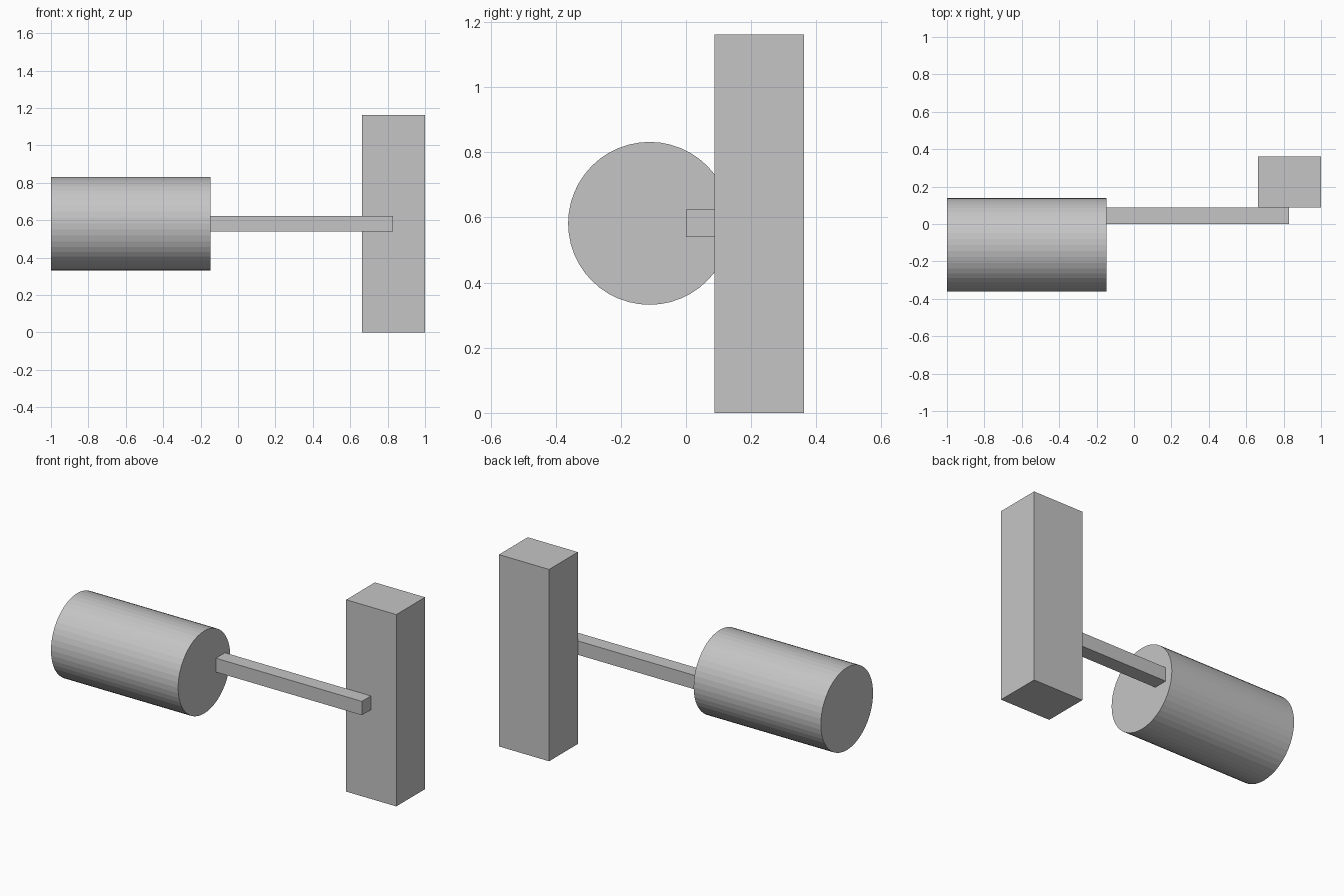
import bpy
import math

cube = bpy.data.objects.get("Cube")
if cube:
    bpy.data.objects.remove(cube, do_unlink=True)

# Single plain grey
grey = bpy.data.materials.new("light_grey")
grey.use_nodes = True
colour = (0.56, 0.56, 0.56, 1)
grey.diffuse_color = colour
grey.node_tree.nodes["Principled BSDF"].inputs["Base Color"].default_value = colour


def finish(name):
    obj = bpy.context.object
    obj.name = name
    obj.data.materials.append(grey)
    return obj


def block(name, low, high):
    """Box spanning two opposite corners."""
    centre = [(a + b) / 2 for a, b in zip(low, high)]
    bpy.ops.mesh.primitive_cube_add(size=1, location=centre)
    obj = finish(name)
    obj.scale = [b - a for a, b in zip(low, high)]
    bpy.ops.object.transform_apply(location=False, rotation=False, scale=True)
    return obj


# Upright post and the bar fixed to its front face
block("post", (0.664, 0.087, 0), (1, 0.362, 1.162))
block("bar", (-0.15, 0, 0.54), (0.83, 0.087, 0.624))

# Horizontal faceted drum at the end of the bar
bpy.ops.mesh.primitive_cylinder_add(
    vertices=48, radius=0.25, depth=0.852,
    location=(-0.574, -0.112, 0.582), rotation=(0, math.pi / 2, 0))
finish("drum")
